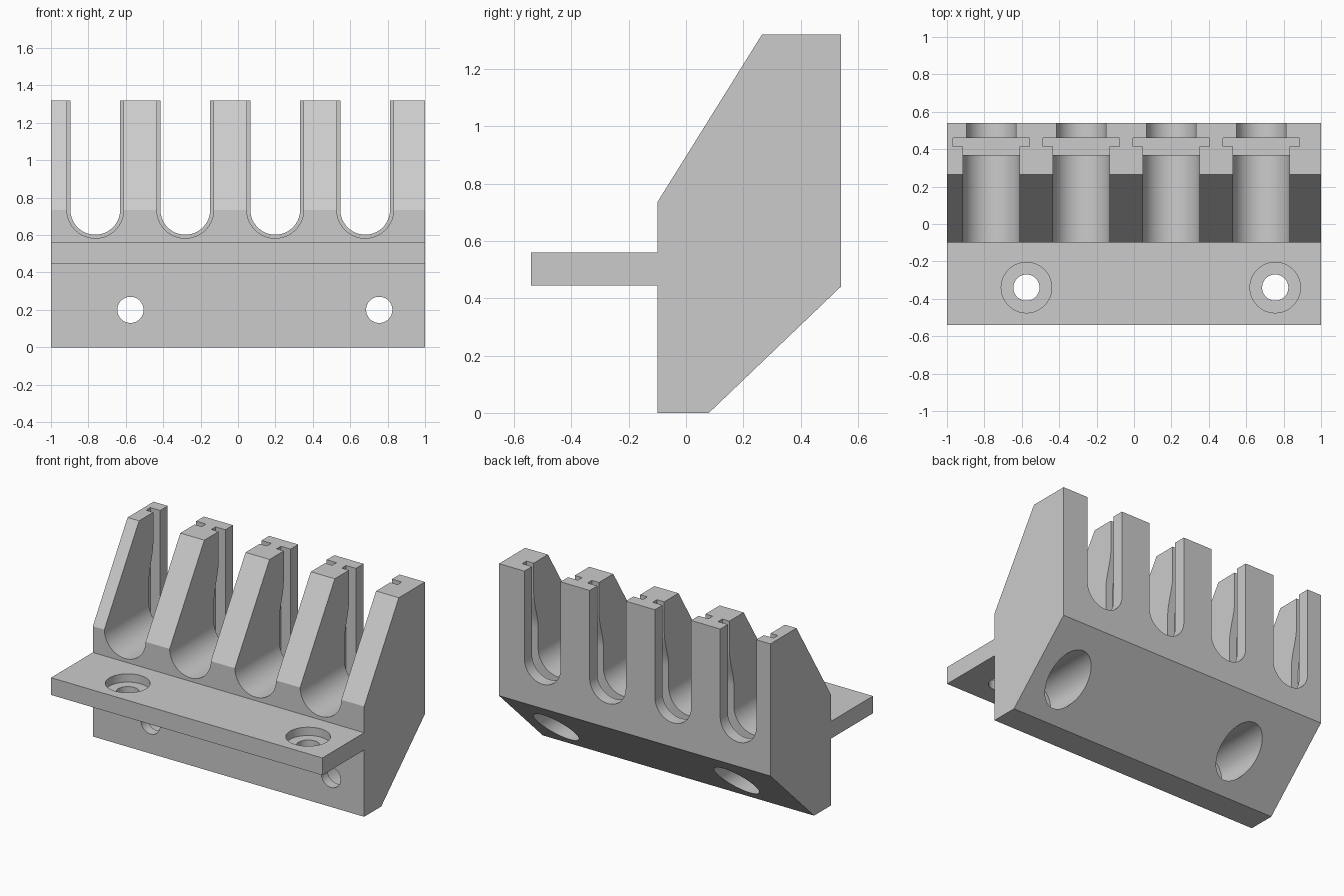
import bpy
import bmesh
import math

cube = bpy.data.objects.get("Cube")
if cube:
    bpy.data.objects.remove(cube, do_unlink=True)

grey = bpy.data.materials.new("light_grey")
grey.use_nodes = True
colour = (0.6, 0.6, 0.6, 1.0)
grey.diffuse_color = colour
grey.node_tree.nodes["Principled BSDF"].inputs["Base Color"].default_value = colour


def prism(name, outline, axis, start, end):
    """Extrude a flat outline along x, y or z."""
    def place(u, v, w):
        return {"x": (w, u, v), "y": (u, w, v), "z": (u, v, w)}[axis]

    bm = bmesh.new()
    low = [bm.verts.new(place(u, v, start)) for u, v in outline]
    high = [bm.verts.new(place(u, v, end)) for u, v in outline]
    bm.faces.new(low)
    bm.faces.new(high[::-1])
    for i in range(len(low)):
        j = (i + 1) % len(low)
        bm.faces.new((low[j], low[i], high[i], high[j]))
    bmesh.ops.recalc_face_normals(bm, faces=bm.faces)
    mesh = bpy.data.meshes.new(name)
    bm.to_mesh(mesh)
    bm.free()
    mesh.materials.append(grey)
    obj = bpy.data.objects.new(name, mesh)
    bpy.context.collection.objects.link(obj)
    return obj


def circle(u, v, r, n=64):
    return [(u + r * math.cos(math.tau * i / n), v + r * math.sin(math.tau * i / n))
            for i in range(n)]


def u_shape(x, r, n=40):
    """Round-bottomed slot, open at the top."""
    arc = [(x - r * math.cos(math.pi * i / n), ARC_Z - r * math.sin(math.pi * i / n))
           for i in range(n + 1)]
    return [(x - r, OPEN_Z)] + arc + [(x + r, OPEN_Z)]


ARC_Z, OPEN_Z = 0.735, 1.5

# Solid bracket: wedge-shaped body with a front mounting flange
bracket = prism("slotted_bracket", [
    (-0.54, 0.445), (-0.10, 0.445), (-0.10, 0), (0.08, 0), (0.54, 0.44),
    (0.54, 1.32), (0.265, 1.32), (-0.10, 0.735), (-0.10, 0.56), (-0.54, 0.56),
], "x", -1, 1)

# Side outline of the retaining groove, widening forward lower down
steps = 12
bend = []
for i in range(steps + 1):
    t = i / steps
    bend.append((0.415 - 0.047 * t * t * (3 - 2 * t), 1.12 - 0.25 * t))
groove = [(0.368, 0.53), (0.46, 0.53), (0.46, OPEN_Z), (0.415, OPEN_Z)] + bend

cutters = []
# Four slots, each with a front channel, a groove and a narrower back opening
for i in range(4):
    x = -0.763 + 0.481 * i
    cutters.append(prism("front_channel_cutter", u_shape(x, 0.152), "y", -0.3, 0.44))
    cutters.append(prism("back_opening_cutter", u_shape(x, 0.133), "y", 0.43, 0.7))
    cutters.append(prism("groove_cutter", groove, "x", x - 0.205, x + 0.205))

# Counterbored screw holes through the flange and through the body
for x in (-0.575, 0.755):
    cutters.append(prism("flange_hole_cutter", circle(x, -0.34, 0.07), "z", 0.4, 0.6))
    cutters.append(prism("flange_recess_cutter", circle(x, -0.34, 0.135), "z", 0.505, 0.58))
    cutters.append(prism("body_hole_cutter", circle(x, 0.2, 0.07), "y", -0.2, 0.2))
    cutters.append(prism("body_recess_cutter", circle(x, 0.2, 0.135), "y", -0.035, 0.6))

# Cut everything, then remove the helpers
bpy.ops.object.select_all(action="DESELECT")
bpy.context.view_layer.objects.active = bracket
bracket.select_set(True)
for cutter in cutters:
    cutter.hide_render = True
    cut = bracket.modifiers.new("cut", "BOOLEAN")
    cut.operation = "DIFFERENCE"
    cut.solver = "EXACT"
    cut.object = cutter
    bpy.ops.object.modifier_apply(modifier=cut.name)
    bpy.data.objects.remove(cutter, do_unlink=True)

bpy.ops.object.shade_smooth_by_angle(angle=math.radians(25))
